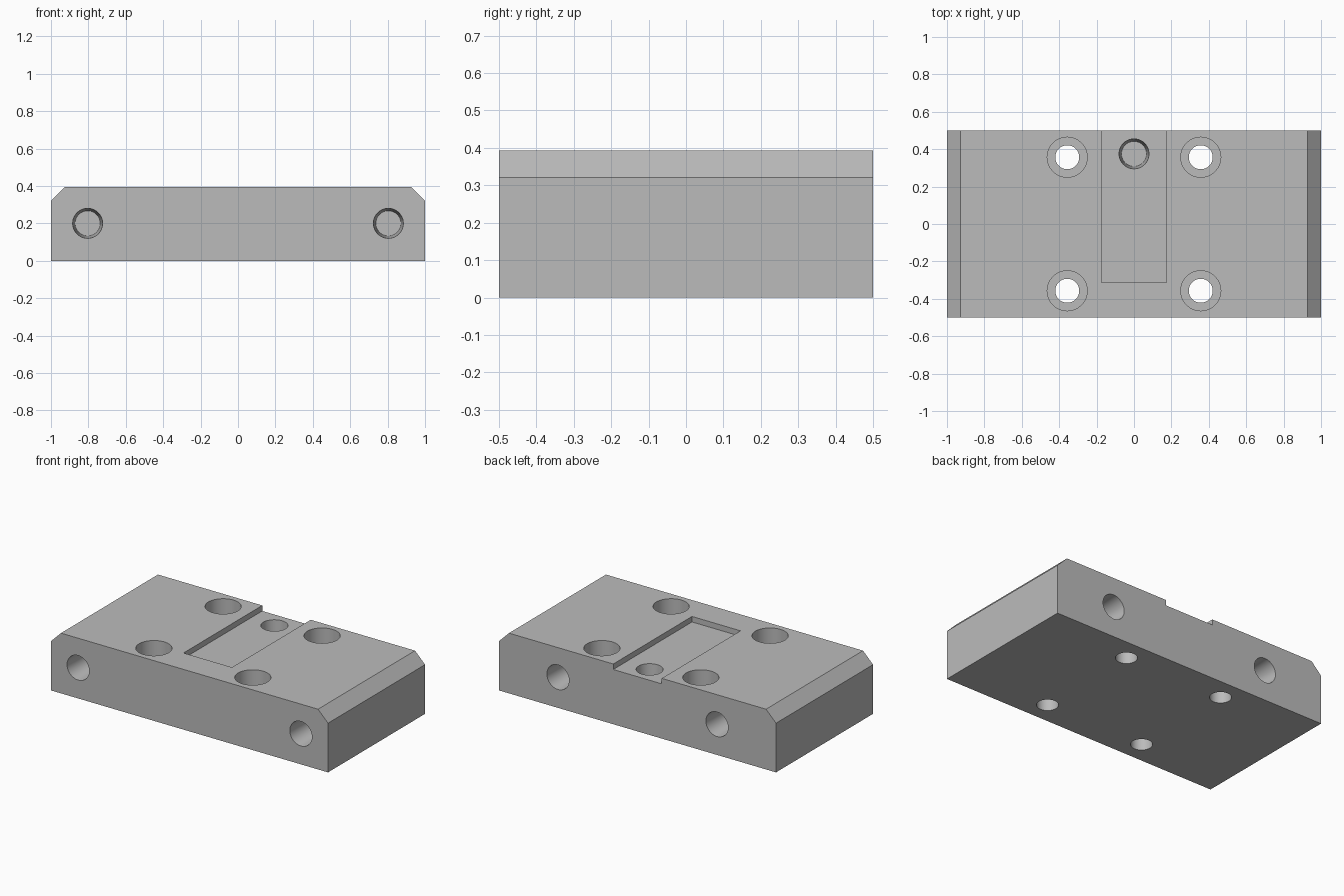
import bpy
import bmesh
from math import cos, sin, pi
from mathutils import Matrix

if "Cube" in bpy.data.objects:
    bpy.data.objects.remove(bpy.data.objects["Cube"], do_unlink=True)

HEIGHT = 0.393
CHAMFER = 0.072
SLOT_FLOOR = HEIGHT - 0.036
SIDES = 64

grey = bpy.data.materials.new("plain grey")
grey.use_nodes = True
grey.diffuse_color = (0.5, 0.5, 0.5, 1)
grey.node_tree.nodes["Principled BSDF"].inputs["Base Color"].default_value = grey.diffuse_color


def add_object(name, bm):
    bmesh.ops.recalc_face_normals(bm, faces=bm.faces)
    mesh = bpy.data.meshes.new(name)
    bm.to_mesh(mesh)
    bm.free()
    mesh.materials.append(grey)
    obj = bpy.data.objects.new(name, mesh)
    bpy.context.collection.objects.link(obj)
    return obj


def prism(name, outline, y0, y1):
    """Extrude an x-z outline along y."""
    bm = bmesh.new()
    face = bm.faces.new([bm.verts.new((x, y0, z)) for x, z in outline])
    ext = bmesh.ops.extrude_face_region(bm, geom=[face])["geom"]
    verts = [v for v in ext if isinstance(v, bmesh.types.BMVert)]
    bmesh.ops.translate(bm, verts=verts, vec=(0, y1 - y0, 0))
    return add_object(name, bm)


def turned(name, profile, matrix):
    """Closed turned solid from (radius, height) pairs."""
    bm = bmesh.new()
    rings = [[bm.verts.new((r * cos(2 * pi * i / SIDES), r * sin(2 * pi * i / SIDES), z))
              for i in range(SIDES)] for r, z in profile]
    for a, b in zip(rings, rings[1:]):
        for i in range(SIDES):
            j = (i + 1) % SIDES
            bm.faces.new((a[i], a[j], b[j], b[i]))
    bm.faces.new(rings[0])
    bm.faces.new(rings[-1])
    bm.transform(matrix)
    return add_object(name, bm)


# Block with chamfered top side edges
shoulder = HEIGHT - CHAMFER
block = prism("mounting_block",
              [(-1, 0), (1, 0), (1, shoulder), (1 - CHAMFER, HEIGHT),
               (CHAMFER - 1, HEIGHT), (-1, shoulder)], -0.5, 0.5)

# Shallow slot open to the back
top = HEIGHT + 0.1
cutters = [prism("slot_cutter", [(-0.175, SLOT_FLOOR), (0.175, SLOT_FLOOR),
                                 (0.175, top), (-0.175, top)], -0.312, 0.6)]

# Counterbored through holes
bore = [(0.064, -0.1), (0.064, HEIGHT - 0.14), (0.107, HEIGHT - 0.14), (0.107, top)]
for x in (-0.357, 0.357):
    for y in (-0.357, 0.357):
        cutters.append(turned("bore_cutter", bore, Matrix.Translation((x, y, 0))))

# Tapered blind holes: one in the slot, two in the front, two in the back
blind = [(0.067, -0.25), (0.08, 0), (0.08, 0.02)]
cutters.append(turned("slot_hole_cutter", blind, Matrix.Translation((0, 0.375, SLOT_FLOOR))))
for side, offset in ((-1, 0.804), (1, 0.574)):
    turn = Matrix.Rotation(-side * pi / 2, 4, "X")
    for x in (-offset, offset):
        place = Matrix.Translation((x, side * 0.5, 0.2))
        cutters.append(turned("side_hole_cutter", blind, place @ turn))

# Cut everything, keep the result and drop the cutters
for cutter in cutters:
    mod = block.modifiers.new(cutter.name, "BOOLEAN")
    mod.operation = "DIFFERENCE"
    mod.solver = "EXACT"
    mod.object = cutter
    cutter.hide_render = True
bpy.context.view_layer.update()
result = bpy.data.meshes.new_from_object(
    block.evaluated_get(bpy.context.evaluated_depsgraph_get()))
block.modifiers.clear()
block.data = result
for cutter in cutters:
    bpy.data.objects.remove(cutter, do_unlink=True)

# Smooth hole walls, sharp edges elsewhere
bpy.ops.object.select_all(action="DESELECT")
block.select_set(True)
bpy.context.view_layer.objects.active = block
bpy.ops.object.shade_smooth_by_angle(angle=pi / 6)
